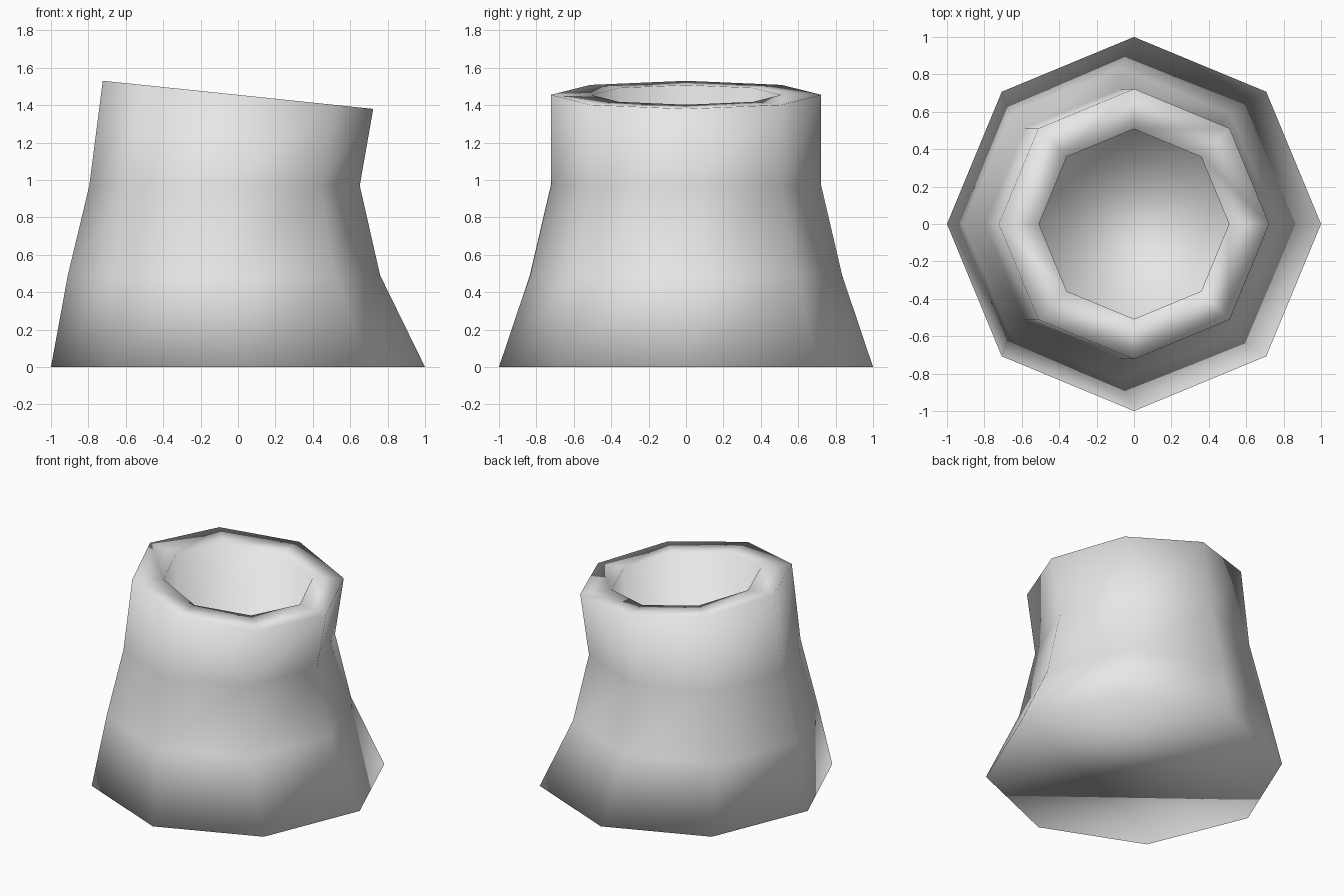
import bpy
import bmesh
from math import cos, sin, tau

cube = bpy.data.objects.get("Cube")
if cube:
    bpy.data.objects.remove(cube, do_unlink=True)

SIDES = 8
TILT = -0.104  # slope of the rim along x


def make_ring(bm, radius, shift, z, tilt=0.0):
    """One octagonal loop, shifted along x and optionally tilted."""
    ring = []
    for i in range(SIDES):
        a = tau * i / SIDES
        x = shift + radius * cos(a)
        ring.append(bm.verts.new((x, radius * sin(a), z + tilt * x)))
    return ring


# Single plain grey
grey = bpy.data.materials.new("plain grey")
grey.use_nodes = True
colour = (0.8, 0.8, 0.8, 1.0)
grey.diffuse_color = colour
grey.node_tree.nodes["Principled BSDF"].inputs["Base Color"].default_value = colour

# Loops from the foot, up the leaning wall, over the rim, down into the hole
profile = [
    (1.0, 0.0, 0.0, 0.0),
    (0.835, -0.075, 0.49, 0.0),
    (0.723, -0.072, 0.97, 0.0),
    (0.723, 0.0, 1.455, TILT),
    (0.508, 0.0, 1.455, TILT),
    (0.508, 0.0, 0.5, TILT),
]
bm = bmesh.new()
rings = [make_ring(bm, *p) for p in profile]
for low, high in zip(rings, rings[1:]):
    for i in range(SIDES):
        j = (i + 1) % SIDES
        bm.faces.new((low[i], low[j], high[j], high[i]))

# Closed foot and floor of the hole
bm.faces.new(rings[0][::-1])
bm.faces.new(rings[-1])
for face in bm.faces:
    face.smooth = True

mesh = bpy.data.meshes.new("hollow_pot")
bm.to_mesh(mesh)
bm.free()
mesh.materials.append(grey)
pot = bpy.data.objects.new("hollow_pot", mesh)
bpy.context.collection.objects.link(pot)
